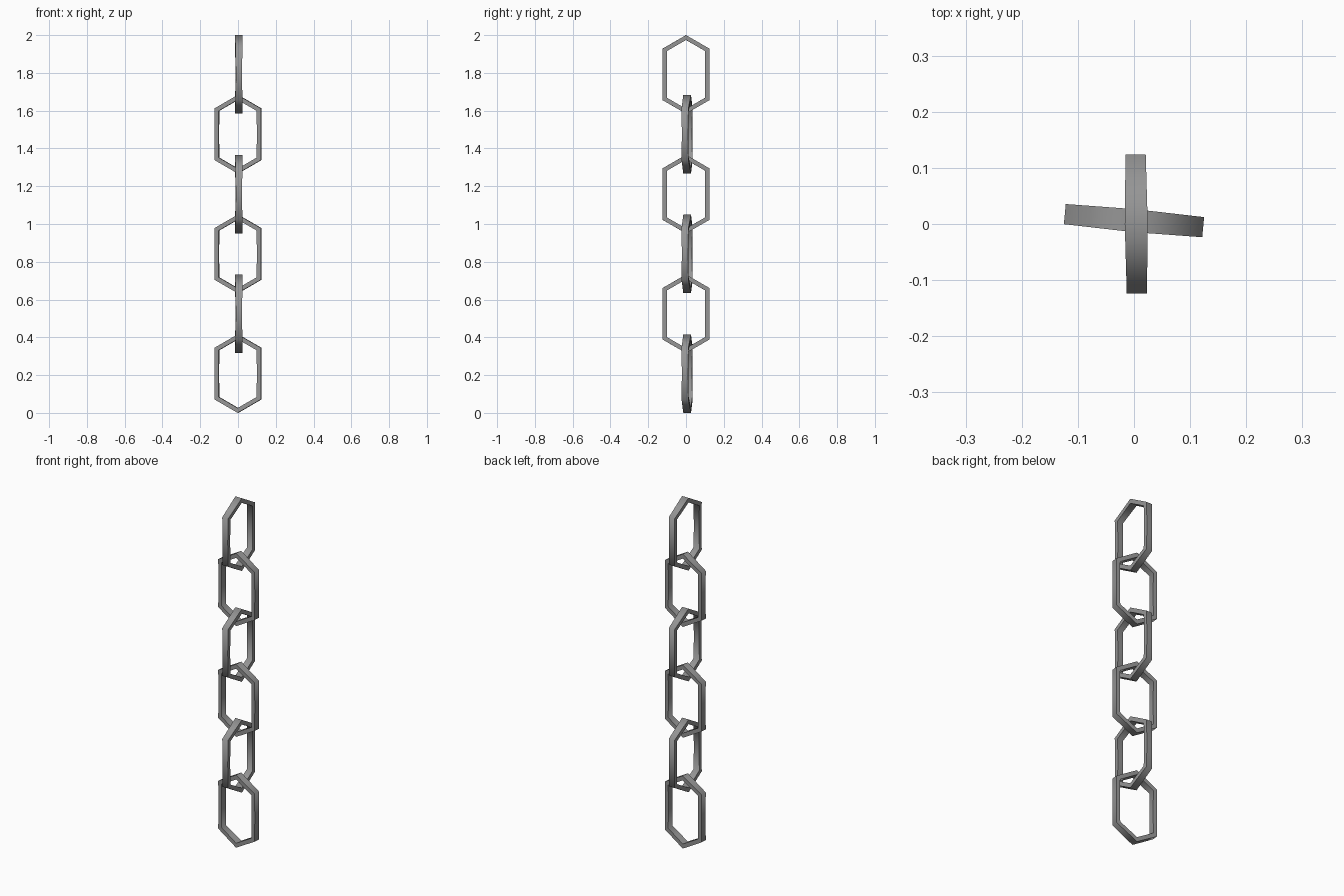
import bpy
import bmesh
from math import cos, sin, radians

cube = bpy.data.objects.get("Cube")
if cube:
    bpy.data.objects.remove(cube)

LINKS = 6
OUTER, INNER = 0.143, 0.117      # hexagon radii
STRETCH = 0.065                  # each hexagon half is pulled apart by this
HALF_HEIGHT = OUTER + STRETCH
PITCH = (2 - 2 * HALF_HEIGHT) / (LINKS - 1)

steel = bpy.data.materials.new("grey steel")
steel.use_nodes = True
grey = (0.3, 0.3, 0.3, 1)
steel.diffuse_color = grey
steel.node_tree.nodes["Principled BSDF"].inputs["Base Color"].default_value = grey


def outline(radius):
    """Stretched hexagon with a midpoint on each straight bar."""
    points = []
    for angle in (-30, 0, 30, 90, 150, 180, 210, 270):
        a = radians(angle)
        if angle in (0, 180):
            points.append((radius * cos(a) * cos(radians(30)), 0))
        else:
            pull = STRETCH if sin(a) > 0 else -STRETCH
            points.append((radius * cos(a), radius * sin(a) + pull))
    return points


def half_depth(x, z):
    """The band is widest at the tips and narrowest halfway along the bars."""
    if abs(x) < 0.01:
        return 0.0205
    return 0.0165 if abs(z) < 0.01 else 0.018


def make_link(name):
    bm = bmesh.new()
    sections = []
    for (xo, zo), (xi, zi) in zip(outline(OUTER), outline(INNER)):
        d = half_depth(xo, zo)
        corners = ((xo, -d, zo), (xo, d, zo), (xi, d, zi), (xi, -d, zi))
        sections.append([bm.verts.new(c) for c in corners])
    for i, a in enumerate(sections):
        b = sections[(i + 1) % len(sections)]
        for j in range(4):
            k = (j + 1) % 4
            bm.faces.new((a[j], b[j], b[k], a[k]))
    bmesh.ops.recalc_face_normals(bm, faces=bm.faces)
    mesh = bpy.data.meshes.new(name)
    bm.to_mesh(mesh)
    bm.free()
    mesh.materials.append(steel)
    link = bpy.data.objects.new(name, mesh)
    bpy.context.collection.objects.link(link)
    return link


# Links alternate between facing forward and facing sideways
bpy.ops.object.select_all(action="DESELECT")
for n in range(LINKS):
    sideways = n % 2 == 1
    link = make_link(f"chain_link_{n + 1}")
    link.location = (0.004 if sideways else 0, 0 if sideways else 0.006,
                     HALF_HEIGHT + n * PITCH)
    link.rotation_euler.z = radians(90.5 if sideways else -5.4)
    link.select_set(True)
    bpy.context.view_layer.objects.active = link

# Smooth around the hexagon corners, crisp along the band edges
bpy.ops.object.shade_smooth_by_angle(angle=radians(65))
